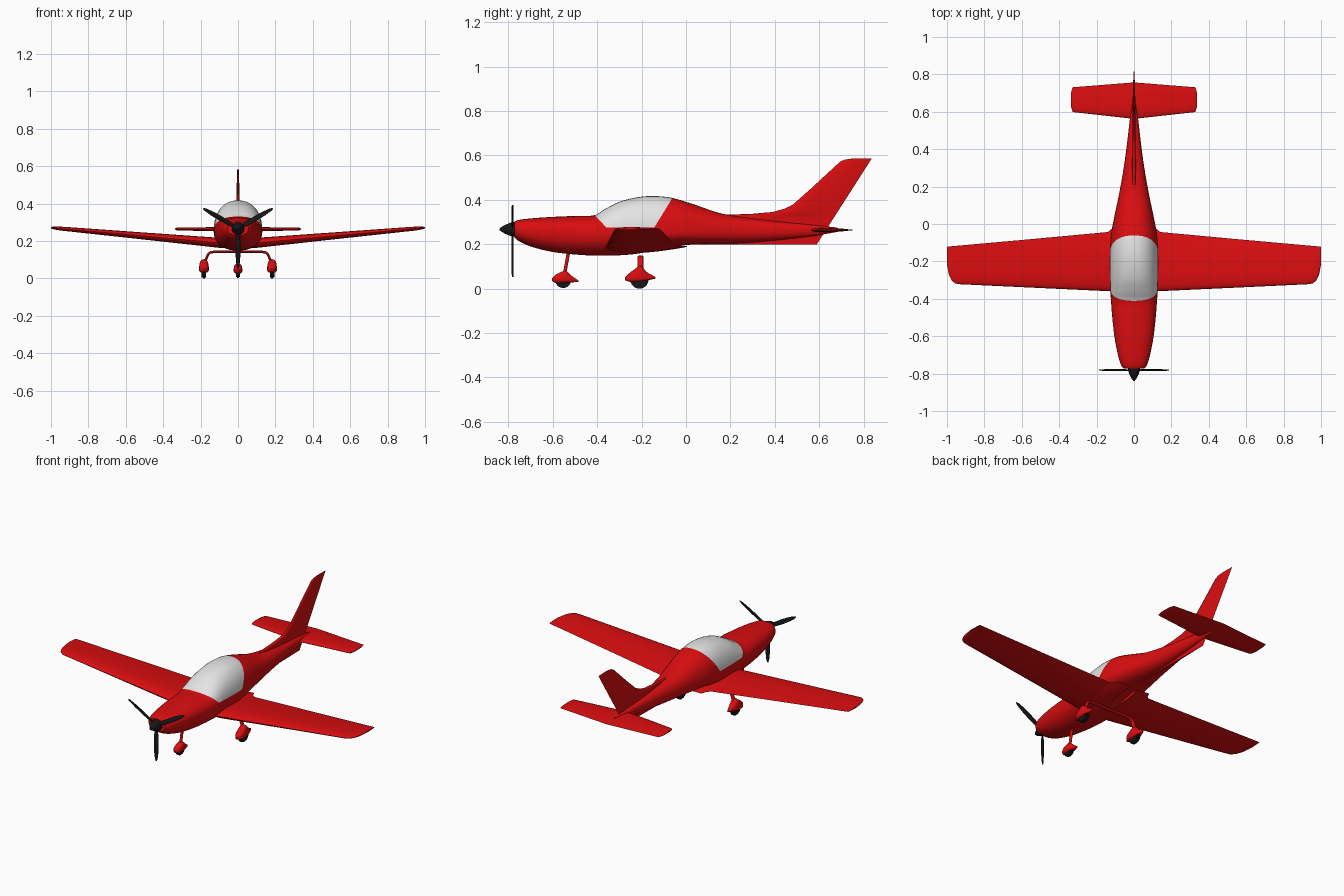
import bpy, bmesh, math
from mathutils import Matrix, Vector

if "Cube" in bpy.data.objects:
    bpy.data.objects.remove(bpy.data.objects["Cube"])


def material(name, rgb):
    m = bpy.data.materials.new(name)
    m.diffuse_color = (*rgb, 1)
    m.use_nodes = True
    m.node_tree.nodes["Principled BSDF"].inputs["Base Color"].default_value = m.diffuse_color
    return m


RED = material("red paint", (0.70, 0.004, 0.005))
GLASS = material("pale canopy", (0.78, 0.78, 0.78))
BLACK = material("black", (0.008, 0.008, 0.009))


def finish(name, bm, mats, mirror=False, angle=40):
    bmesh.ops.recalc_face_normals(bm, faces=bm.faces)
    me = bpy.data.meshes.new(name)
    bm.to_mesh(me)
    bm.free()
    ob = bpy.data.objects.new(name, me)
    bpy.context.collection.objects.link(ob)
    for m in mats:
        me.materials.append(m)
    if mirror:
        ob.modifiers.new("mirror", 'MIRROR').use_mirror_merge = False
    bpy.ops.object.select_all(action='DESELECT')
    ob.select_set(True)
    bpy.context.view_layer.objects.active = ob
    bpy.ops.object.shade_smooth_by_angle(angle=math.radians(angle))
    return ob


def skin(rings):
    """Bridge equal-length point rings and cap both ends."""
    bm = bmesh.new()
    vr = [[bm.verts.new(p) for p in r] for r in rings]
    n = len(vr[0])
    for a, b in zip(vr, vr[1:]):
        for i in range(n):
            bm.faces.new((a[i], a[(i + 1) % n], b[(i + 1) % n], b[i]))
    bm.faces.new(vr[0])
    bm.faces.new(vr[-1])
    return bm


def smooth_sections(secs, sub):
    """Catmull-Rom interpolation with tangents scaled to the spacing along y."""
    v = [Vector(s) for s in secs]
    last = len(v) - 1
    tan = [(v[min(i + 1, last)] - v[max(i - 1, 0)]) /
           (v[min(i + 1, last)][0] - v[max(i - 1, 0)][0]) for i in range(len(v))]
    out = []
    for i in range(last):
        h = v[i + 1][0] - v[i][0]
        for k in range(sub):
            t = k / sub
            out.append(v[i] * (2*t**3 - 3*t*t + 1) + tan[i] * h * (t**3 - 2*t*t + t)
                       + v[i + 1] * (3*t*t - 2*t**3) + tan[i + 1] * h * (t**3 - t*t))
    return out + [v[-1]]


def hull(secs, x=0, p=1.0, n=40, sub=4):
    """Body along y; each section is (y, half width, top, widest z, bottom)."""
    rings = []
    for y, hw, top, zc, bot in smooth_sections([Vector(s) for s in secs], sub):
        ring = []
        for k in range(n):
            a = 2 * math.pi * k / n
            c, s = math.cos(a), math.sin(a)
            h = top - zc if s > 0 else zc - bot
            ring.append((x + hw * math.copysign(abs(c) ** p, c), y,
                         zc + h * math.copysign(abs(s) ** p, s)))
        rings.append(ring)
    return skin(rings)


def foil(secs, axis, n=28):
    """Airfoil loft; each section is (span, leading y, trailing y, offset, thickness)."""
    rings = []
    for span, le, te, off, th in secs:
        ring = []
        for k in range(n):
            a = 2 * math.pi * k / n
            u = (1 + math.cos(a)) / 2
            h = 5 * th * (.2969*u**.5 - .126*u - .3516*u*u + .2843*u**3 - .1036*u**4)
            h = off + math.copysign(h, math.sin(a))
            y = le + (te - le) * u
            ring.append((span, y, h) if axis == 'x' else (h, y, span))
        rings.append(ring)
    return skin(rings)


# Fuselage with the canopy cut in as its own faces
bm = hull([
    (-.772, .056, .302, .265, .230), (-.755, .069, .309, .264, .215),
    (-.70, .086, .316, .262, .190), (-.60, .105, .323, .258, .165),
    (-.48, .118, .328, .252, .152), (-.41, .123, .331, .250, .149),
    (-.365, .126, .358, .250, .149), (-.30, .128, .391, .250, .150),
    (-.22, .130, .411, .250, .157), (-.15, .129, .417, .252, .170),
    (-.065, .124, .409, .254, .192), (.03, .107, .381, .257, .198),
    (.16, .080, .338, .260, .201), (.30, .055, .316, .260, .208),
    (.45, .035, .299, .262, .222), (.58, .020, .286, .264, .238),
    (.68, .006, .275, .266, .255)], p=.88)
cuts = [((0, -.41, .330), (0, .048, .045)),
        ((0, -.14, .280), (0, -.13, .08)),
        ((0, 0, .275), (0, 0, 1))]
for co, no in cuts:
    bmesh.ops.bisect_plane(bm, geom=bm.verts[:] + bm.edges[:] + bm.faces[:], dist=1e-5,
                           plane_co=co, plane_no=no)
for f in bm.faces:
    c = f.calc_center_median()
    if all((c - Vector(co)).dot(Vector(no)) > 0 for co, no in cuts):
        f.material_index = 1
finish("fuselage", bm, [RED, GLASS])

# Wings with dihedral and rounded leading tip corners
finish("wings", foil([
    (.03, -.36, .00, .187, .056), (.105, -.36, .005, .191, .054),
    (.118, -.36, -.025, .192, .053), (.14, -.359, -.043, .194, .052),
    (.55, -.340, -.081, .231, .036), (.93, -.322, -.115, .265, .022),
    (.955, -.318, -.117, .267, .020), (.975, -.302, -.119, .269, .017),
    (.990, -.270, -.121, .270, .013), (1.0, -.215, -.122, .271, .007)], 'x'),
    [RED], mirror=True)

# Tailplane
finish("tailplane", foil([
    (.0, .562, .757, .264, .022), (.315, .597, .732, .264, .017),
    (.328, .600, .731, .264, .014), (.336, .625, .705, .264, .005)], 'x'),
    [RED], mirror=True)

# Fin with long dorsal fillet and keel below the tail
fin = [(.198, -.03, .012), (.25, .05, .018), (.30, .13, .020), (.332, .17, .018),
       (.337, .30, .018), (.345, .39, .018), (.36, .445, .018), (.38, .483, .018),
       (.45, .562, .016), (.52, .638, .013), (.572, .694, .010), (.581, .715, .008),
       (.585, .745, .005)]
finish("tail_fin", foil([(z, le, .588 + .64 * (z - .198), 0, th) for z, le, th in fin], 'z'),
       [RED])

# Spinner
HUB = (0, -.78, .267)
finish("spinner", hull([(y, r, HUB[2] + r, HUB[2], HUB[2] - r) for y, r in
                        [(-.84, .003), (-.825, .014), (-.80, .026), (-.775, .033),
                         (-.76, .034)]], n=24), [BLACK])

# Three propeller blades
for i in range(3):
    bm = foil([(r, -c / 2, c / 2, 0, .007) for r, c in
               [(.015, .014), (.06, .025), (.11, .028), (.16, .025), (.20, .016),
                (.215, .006)]], 'z', n=16)
    bm.transform(Matrix.Translation(HUB) @ Matrix.Rotation(math.radians(60 + 120 * i), 4, 'Y')
                 @ Matrix.Rotation(math.radians(72), 4, 'Z'))
    finish(f"propeller_blade_{i + 1}", bm, [BLACK])


def wheel(name, x, y, z, r, w):
    bm = bmesh.new()
    bmesh.ops.create_cone(bm, cap_ends=True, segments=28, radius1=r, radius2=r, depth=w)
    bmesh.ops.bevel(bm, geom=[e for e in bm.edges if abs(e.verts[0].co.z - e.verts[1].co.z) < 1e-5],
                    offset=w * .25, segments=2, affect='EDGES')
    bm.transform(Matrix.Translation((x, y, z)) @ Matrix.Rotation(math.pi / 2, 4, 'Y'))
    finish(name, bm, [BLACK])


# Wheels and teardrop wheel fairings
MAIN = [(-.275, .006, .052, .045, .038), (-.255, .021, .070, .046, .031),
        (-.225, .026, .092, .047, .030), (-.205, .025, .103, .047, .032),
        (-.175, .019, .074, .048, .037), (-.138, .003, .053, .049, .045)]
NOSE = [(-.603, .006, .048, .042, .034), (-.588, .019, .062, .042, .026),
        (-.562, .023, .075, .043, .025), (-.540, .022, .080, .043, .026),
        (-.515, .016, .058, .040, .028), (-.483, .003, .036, .033, .030)]
for side, x in (("left", .182), ("right", -.182)):
    finish(f"{side}_wheel_fairing", hull(MAIN, x=x, p=.75, n=24, sub=3), [RED])
    wheel(f"{side}_wheel", x, -.21, .041, .041, .024)
finish("nose_wheel_fairing", hull(NOSE, p=.75, n=24, sub=3), [RED])
wheel("nose_wheel", 0, -.553, .039, .036, .022)


def leg(name, pts, radius, y, depth):
    cu = bpy.data.curves.new(name, 'CURVE')
    cu.dimensions = '3D'
    cu.bevel_depth = radius
    cu.bevel_resolution = 3
    cu.use_fill_caps = True
    sp = cu.splines.new('POLY')
    sp.points.add(len(pts) - 1)
    for p, co in zip(sp.points, pts):
        p.co = (*co, 1)
    cu.materials.append(RED)
    ob = bpy.data.objects.new(name, cu)
    bpy.context.collection.objects.link(ob)
    ob.location.y = y
    ob.scale.y = depth
    bpy.ops.object.select_all(action='DESELECT')
    ob.select_set(True)
    bpy.context.view_layer.objects.active = ob
    bpy.ops.object.convert(target='MESH')
    bpy.ops.object.shade_smooth_by_angle(angle=math.radians(50))


# Sprung arch for the main wheels, slanted strut for the nose wheel
half = [(.181, 0, .075), (.166, 0, .115), (.158, 0, .132), (.145, 0, .140), (.12, 0, .143)]
leg("main_gear_legs", half + [(-x, y, z) for x, y, z in reversed(half)], .007, -.205, 1.9)
leg("nose_gear_leg", [(0, -.008, .06), (0, .014, .18)], .008, -.54, 1.0)
